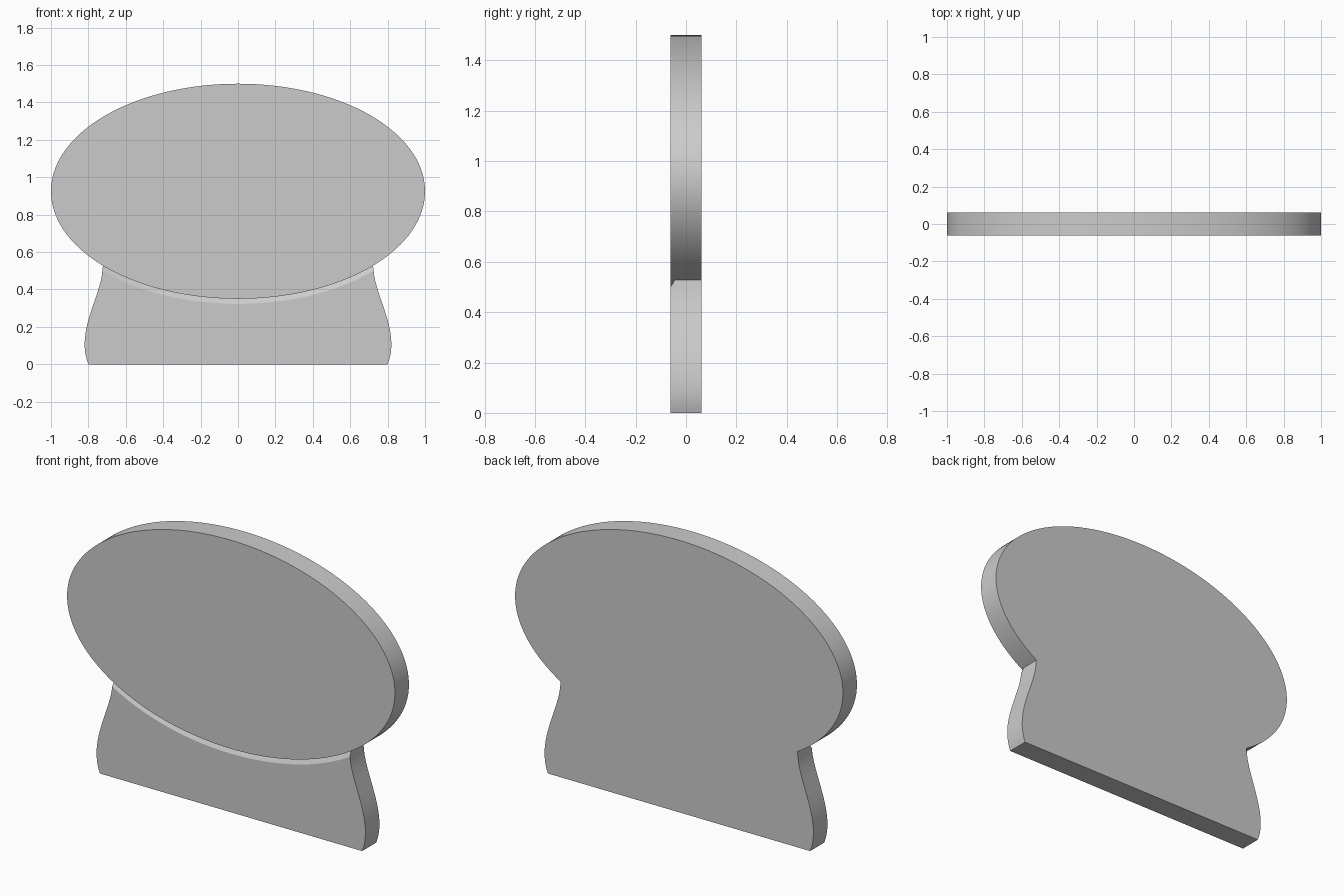
import bpy, bmesh, math
from mathutils import Vector
from mathutils.geometry import interpolate_bezier

if "Cube" in bpy.data.objects:
    bpy.data.objects.remove(bpy.data.objects["Cube"])

FRONT, BACK, STEP = -0.061, 0.061, -0.045   # y of the faces and of the groove floor
CZ, RX, RZ = 0.925, 1.0, 0.575              # oval
NECK_X, LIP = 0.722, 0.027                  # where the base meets the oval, groove width

bm = bmesh.new()


def face(points, y):
    bm.faces.new([bm.verts.new((x, y, z)) for x, z in points])


def strip(pa, ya, pb, yb):
    for i in range(len(pa) - 1):
        quad = [(pa[i], ya), (pa[i + 1], ya), (pb[i + 1], yb), (pb[i], yb)]
        bm.faces.new([bm.verts.new((p[0], y, p[1])) for p, y in quad])


def arc(a, b, n):
    angles = [a + (b - a) * i / n for i in range(n + 1)]
    return [(RX * math.cos(t), CZ + RZ * math.sin(t)) for t in angles]


# Outlines: upper and lower oval arcs, groove lip, curved base sides
t = math.acos(NECK_X / RX)
upper = arc(-t, math.pi + t, 96)
lower = arc(math.pi + t, 2 * math.pi - t, 40)
lip = [(x * 0.725 / NECK_X, z - LIP) for x, z in lower]
curve = interpolate_bezier(Vector((0.80, 0, 0)), Vector((0.87, 0.17, 0)),
                           Vector((0.735, 0.36, 0)), Vector((*lip[-1], 0)), 24)
right = [(p.x, p.y) for p in curve]
right[-1] = lip[-1]
left = [(-x, z) for x, z in right]

# Oval front and rim
face(upper + lower[1:-1], FRONT)
strip(upper, FRONT, upper, STEP)
strip(lower, FRONT, lower, STEP)
strip(upper, STEP, upper, BACK)

# Sloped groove and base front
strip(lower, STEP, lip, FRONT)
face(lip + right[::-1][1:] + left[:-1], FRONT)

# Base sides, neck ends and underside
for side, end in ((right, lower[-1]), (left, lower[0])):
    strip(side, FRONT, side, BACK)
    corners = [(side[-1], FRONT), (side[-1], BACK), (end, BACK), (end, STEP)]
    bm.faces.new([bm.verts.new((p[0], y, p[1])) for p, y in corners])
strip([left[0], right[0]], FRONT, [left[0], right[0]], BACK)

# Single flat back
face(upper + left[::-1] + right, BACK)

bmesh.ops.remove_doubles(bm, verts=bm.verts, dist=1e-5)
bmesh.ops.recalc_face_normals(bm, faces=bm.faces)
mesh = bpy.data.meshes.new("oval_plaque")
bm.to_mesh(mesh)
bm.free()
plaque = bpy.data.objects.new("oval_plaque", mesh)
bpy.context.collection.objects.link(plaque)
bpy.context.view_layer.objects.active = plaque
plaque.select_set(True)
bpy.ops.object.shade_smooth_by_angle(angle=math.radians(30))
